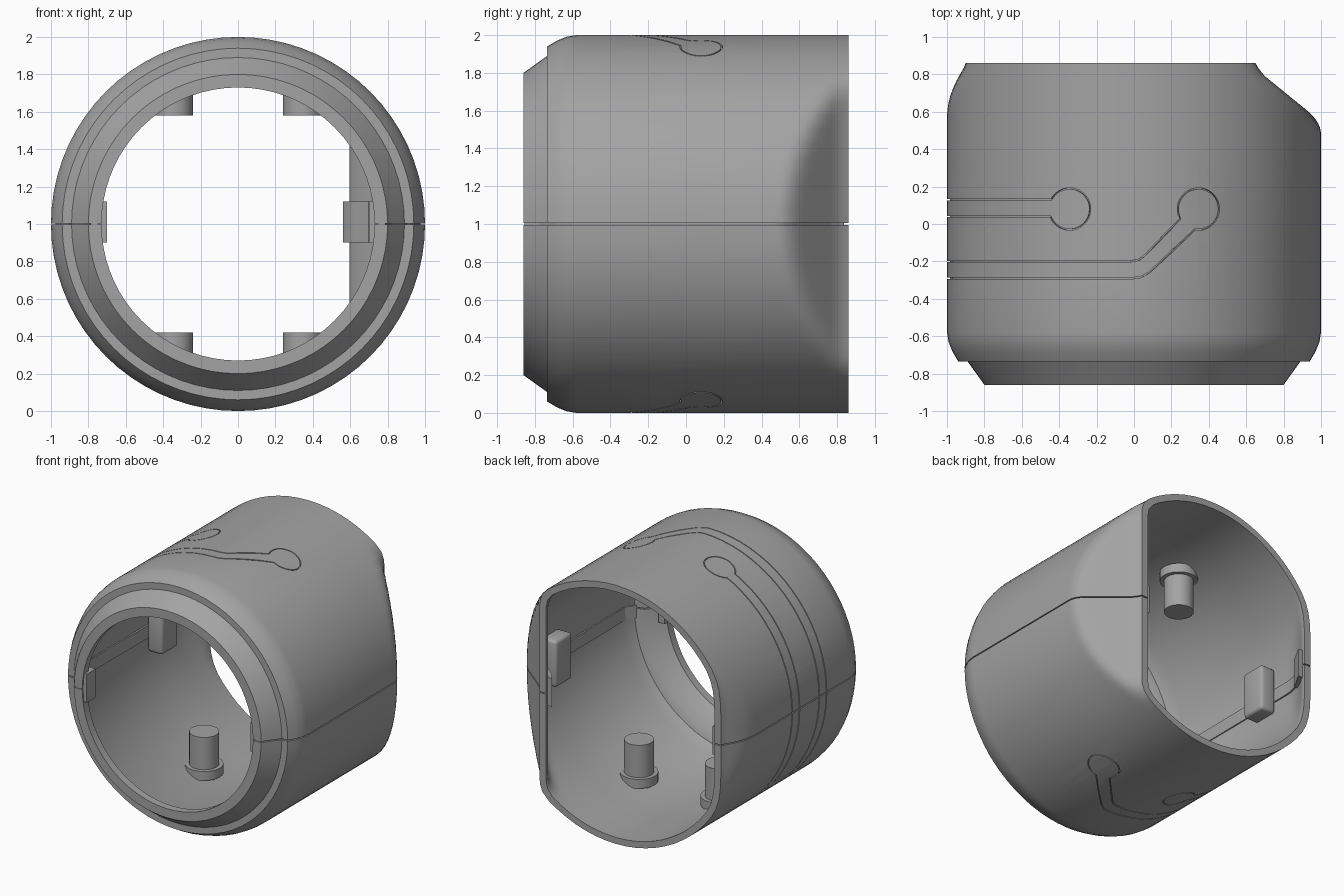
import bpy, bmesh
from math import sin, cos, pi, radians, asin, hypot

cube = bpy.data.objects.get("Cube")
if cube:
    bpy.data.objects.remove(cube, do_unlink=True)

SIDES = 72
WALL = .055

# Dark grey plastic
plastic = bpy.data.materials.new("grey_plastic")
plastic.use_nodes = True
grey = (.37, .37, .37, 1)
plastic.diffuse_color = grey
plastic.node_tree.nodes["Principled BSDF"].inputs["Base Color"].default_value = grey


def make(name, bm):
    bmesh.ops.recalc_face_normals(bm, faces=bm.faces)
    mesh = bpy.data.meshes.new(name)
    bm.to_mesh(mesh)
    bm.free()
    mesh.materials.append(plastic)
    ob = bpy.data.objects.new(name, mesh)
    bpy.context.collection.objects.link(ob)
    return ob


def soft_min(a, b, k=.08):
    h = max(k - abs(a - b), 0) / k
    return min(a, b) - h * h * k / 4


def interpolate(points, y):
    for (y0, x0), (y1, x1) in zip(points, points[1:]):
        if y <= y1:
            return x0 + (x1 - x0) * (y - y0) / (y1 - y0)
    return points[-1][1]


# Sloped flats on both sides of the back, as (y, half width)
def left_limit(y):
    return interpolate([(-1, 2.9), (.79, .70), (.83, .667), (.86, .65)], y)


def right_limit(y):
    return interpolate([(-1, 2.1), (.73, .975), (.83, .912), (.86, .90)], y)


def clamp_x(x, y, inset):
    shift = .02 if inset else 0
    limit = left_limit if x > 0 else right_limit
    width = soft_min(abs(x), limit(y + shift) - inset)
    return width if x > 0 else -width


def revolve(name, profile, inset=0):
    """Body round the y axis through z = 1 with flattened back sides; profile is (radius, y)."""
    bm = bmesh.new()
    rings = []
    for r, y in profile:
        angles = [2 * pi * i / SIDES for i in range(SIDES)]
        rings.append([bm.verts.new((clamp_x(r * sin(a), y, inset), y, 1 + r * cos(a)))
                      for a in angles])
    for a, b in zip(rings, rings[1:]):
        for i in range(SIDES):
            j = (i + 1) % SIDES
            bm.faces.new((a[i], a[j], b[j], b[i]))
    bm.faces.new(rings[0])
    bm.faces.new(rings[-1])
    return make(name, bm)


def prism(name, outline, z0, z1):
    """Upright prism over an xy outline."""
    bm = bmesh.new()
    low = [bm.verts.new((x, y, z0)) for x, y in outline]
    high = [bm.verts.new((x, y, z1)) for x, y in outline]
    n = len(outline)
    for i in range(n):
        j = (i + 1) % n
        bm.faces.new((low[i], low[j], high[j], high[i]))
    bm.faces.new(low)
    bm.faces.new(high)
    return make(name, bm)


def box(name, x0, x1, y0, y1, z0, z1):
    return prism(name, [(x0, y0), (x1, y0), (x1, y1), (x0, y1)], z0, z1)


def apply_modifiers(ob):
    deps = bpy.context.evaluated_depsgraph_get()
    mesh = bpy.data.meshes.new_from_object(ob.evaluated_get(deps))
    ob.modifiers.clear()
    ob.data = mesh


def boolean(ob, cutter, operation, keep=False):
    mod = ob.modifiers.new("cut", "BOOLEAN")
    mod.solver = "EXACT"
    mod.operation = operation
    mod.object = cutter
    apply_modifiers(ob)
    if not keep:
        bpy.data.objects.remove(cutter, do_unlink=True)


def smooth(ob):
    bpy.ops.object.select_all(action="DESELECT")
    ob.select_set(True)
    bpy.context.view_layer.objects.active = ob
    bpy.ops.object.shade_smooth_by_angle(angle=radians(40))


# Shell: outer body hollowed by an inset core
back_ys = [.40 + .023 * i for i in range(20)]
body = revolve("body", [(.80, -.86), (.89, -.735), (.94, -.735), (.972, -.68), (.992, -.63),
                        (1, -.58)] + [(1, y) for y in back_ys] + [(1, .86)])
core = revolve("core", [(.73, -1), (.73, -.80), (.84, -.69), (.91, -.67), (.95, -.58)]
               + [(.95, y) for y in back_ys + [.86, 1.2]], WALL)
boolean(body, core, "DIFFERENCE")


# Engraved keyhole outlines that wrap round one side to the matching button below
def arc(cx, cy, r, a0, a1, n=28):
    angles = [radians(a0 + (a1 - a0) * i / n) for i in range(n + 1)]
    return [(asin(cx + r * cos(a)), cy + r * sin(a)) for a in angles]


def straight(end_x, y):
    t0, t1, n = -1.5, asin(end_x), 16
    return [(t0 + (t1 - t0) * i / n, y) for i in range(n + 1)]


def groove(name, top):
    loop = top + [(-pi - t, y) for t, y in reversed(top)]
    bm = bmesh.new()
    sections = []
    n = len(loop)
    for i, (t, y) in enumerate(loop):
        before, after = loop[i - 1], loop[(i + 1) % n]
        dt, dy = after[0] - before[0], after[1] - before[1]
        size = hypot(dt, dy)
        nt, ny = -dy / size * .0035, dt / size * .0035
        sections.append([bm.verts.new((r * sin(t + s * nt), y + s * ny, 1 + r * cos(t + s * nt)))
                         for r, s in ((.985, -1), (1.03, -1), (1.03, 1), (.985, 1))])
    for i in range(n):
        a, b = sections[i], sections[(i + 1) % n]
        for k in range(4):
            m = (k + 1) % 4
            bm.faces.new((a[k], a[m], b[m], b[k]))
    return make(name, bm)


BUTTON_X, BUTTON_Y = .345, .08
short_track = (straight(-.46, .13) + arc(-BUTTON_X, BUTTON_Y, .11, 153, -159)
               + straight(-.46, .04)[::-1])
long_track = (straight(-.02, -.20) + [(.03, -.19), (.06, -.165)]
              + arc(BUTTON_X, BUTTON_Y, .11, 208, -100)
              + [(.08, -.26), (.035, -.285)] + straight(-.01, -.29)[::-1])
for track in (short_track, long_track):
    boolean(body, groove("groove", track), "DIFFERENCE")

# Split into two halves with a fine seam
lower = body.copy()
lower.data = body.data.copy()
bpy.context.collection.objects.link(lower)
body.name, lower.name = "upper_shell", "lower_shell"
boolean(body, box("split", -2, 2, -2, 2, 1.004, 3), "INTERSECT")
boolean(lower, box("split", -2, 2, -2, 2, -1, .996), "INTERSECT")
smooth(body)
smooth(lower)


# Overlapping lips behind the seam, back plates, front tongues and snap clips
def strip(name, path, outward, inward, z0, z1, s):
    outline = [(x + s * outward, y) for x, y in path]
    outline += [(x - s * inward, y) for x, y in reversed(path)]
    return prism(name, outline, z0, z1)


for side, s in (("left", 1), ("right", -1)):
    wall = [(clamp_x(s * .95, y, WALL), y) for y in back_ys]
    front = [(s * x, y) for x, y in ((.765, -.855), (.80, -.78), (.90, -.69), (.955, -.60))]
    strip(side + "_lip", front + wall, .02, .015, .92, 1.02, s)
    strip(side + "_back_plate", wall[-7:], .01, .035, .90, 1.12, s)
    a, b = sorted((s * .70, s * .755))
    box(side + "_front_tongue", a, b, -.85, -.74, .90, 1.12)
    a, b = sorted((s * .81, s * .94))
    clip = box(side + "_clip", a, b, .23, .43, .82, 1.18)
    bevel = clip.modifiers.new("round", "BEVEL")
    bevel.width = .025
    bevel.segments = 3
    apply_modifiers(clip)
    smooth(clip)


# Pegs with collars under each button, trimmed to the shell wall
def cylinder(name, x, y, r, z0, z1):
    return prism(name, [(x + r * cos(2 * pi * i / 32), y + r * sin(2 * pi * i / 32))
                        for i in range(32)], z0, z1)


trim = revolve("peg_trim", [(.97, -.5), (.97, .4)])
for side, x in (("left", BUTTON_X), ("right", -BUTTON_X)):
    for level in ("lower", "upper"):
        for part, r, start, end in (("peg", .105, 0, .42), ("collar", .135, .10, .17)):
            z0, z1 = (start, end) if level == "lower" else (2 - end, 2 - start)
            ob = cylinder(f"{level}_{side}_{part}", x, BUTTON_Y, r, z0, z1)
            boolean(ob, trim, "INTERSECT", keep=True)
            smooth(ob)
bpy.data.objects.remove(trim, do_unlink=True)
